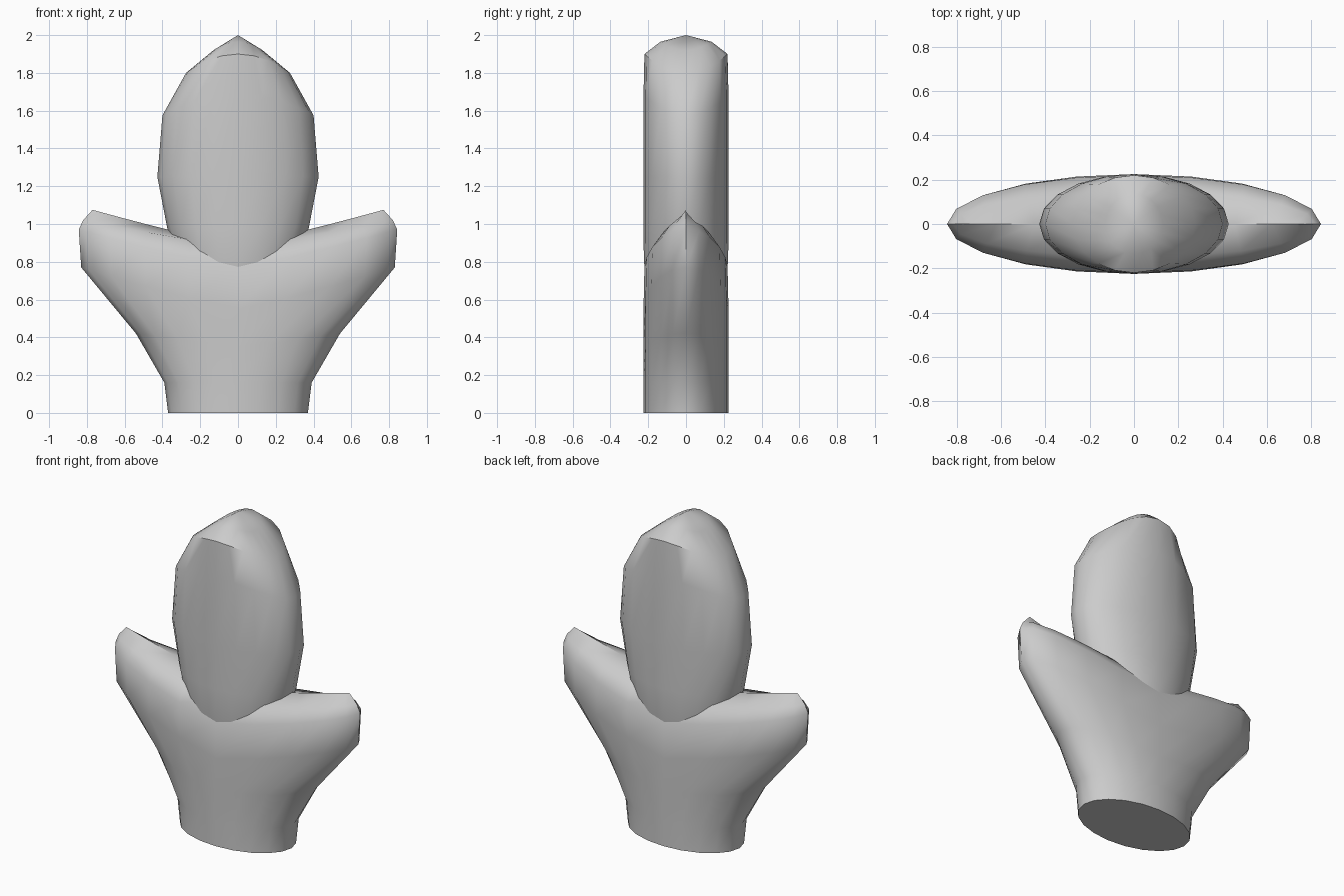
import bpy, bmesh
from math import sin, cos, pi

if "Cube" in bpy.data.objects:
    bpy.data.objects.remove(bpy.data.objects["Cube"])

SEG = 20


def loft(name, rings, power, tip=None):
    """Skin elliptical rings: half width, half depth, height at the sides, height at the middle."""
    bm = bmesh.new()
    loops = []
    for hw, hd, z_side, z_mid in rings:
        loop = []
        for i in range(SEG):
            a = 2 * pi * i / SEG
            z = z_mid + (z_side - z_mid) * abs(cos(a)) ** power
            loop.append(bm.verts.new((hw * cos(a), hd * sin(a), z)))
        loops.append(loop)
    for lo, hi in zip(loops, loops[1:]):
        for i in range(SEG):
            j = (i + 1) % SEG
            bm.faces.new((lo[i], lo[j], hi[j], hi[i]))
    bm.faces.new(loops[0][::-1])
    if tip is not None:
        top = bm.verts.new((0, 0, tip))
        for i in range(SEG):
            bm.faces.new((loops[-1][i], loops[-1][(i + 1) % SEG], top))
    # Close collapsed ridge rings
    bmesh.ops.remove_doubles(bm, verts=bm.verts, dist=0.0005)
    bmesh.ops.recalc_face_normals(bm, faces=bm.faces)
    mesh = bpy.data.meshes.new(name)
    bm.to_mesh(mesh)
    bm.free()
    obj = bpy.data.objects.new(name, mesh)
    bpy.context.collection.objects.link(obj)
    bpy.ops.object.select_all(action='DESELECT')
    obj.select_set(True)
    bpy.context.view_layer.objects.active = obj
    bpy.ops.object.shade_smooth_by_angle(angle=pi / 4)
    return obj


# Flared base with two side lobes, closing on a ridge along the top
loft("base_with_side_lobes", [
    (0.37, 0.225, 0.00, 0.00),
    (0.39, 0.225, 0.16, 0.16),
    (0.54, 0.225, 0.42, 0.35),
    (0.83, 0.225, 0.77, 0.55),
    (0.843, 0.22, 0.97, 0.77),
    (0.82, 0.15, 1.02, 0.88),
    (0.77, 0.00, 1.075, 0.89)], 1.15)

# Tall central lobe, its foot sunk inside the base
loft("central_lobe", [
    (0.22, 0.17, 0.50, 0.50),
    (0.33, 0.223, 0.84, 0.80),
    (0.375, 0.225, 0.98, 0.98),
    (0.427, 0.225, 1.25, 1.25),
    (0.40, 0.225, 1.575, 1.68),
    (0.275, 0.22, 1.80, 1.90),
    (0.13, 0.135, 1.92, 1.965)], 2, tip=2.0)
